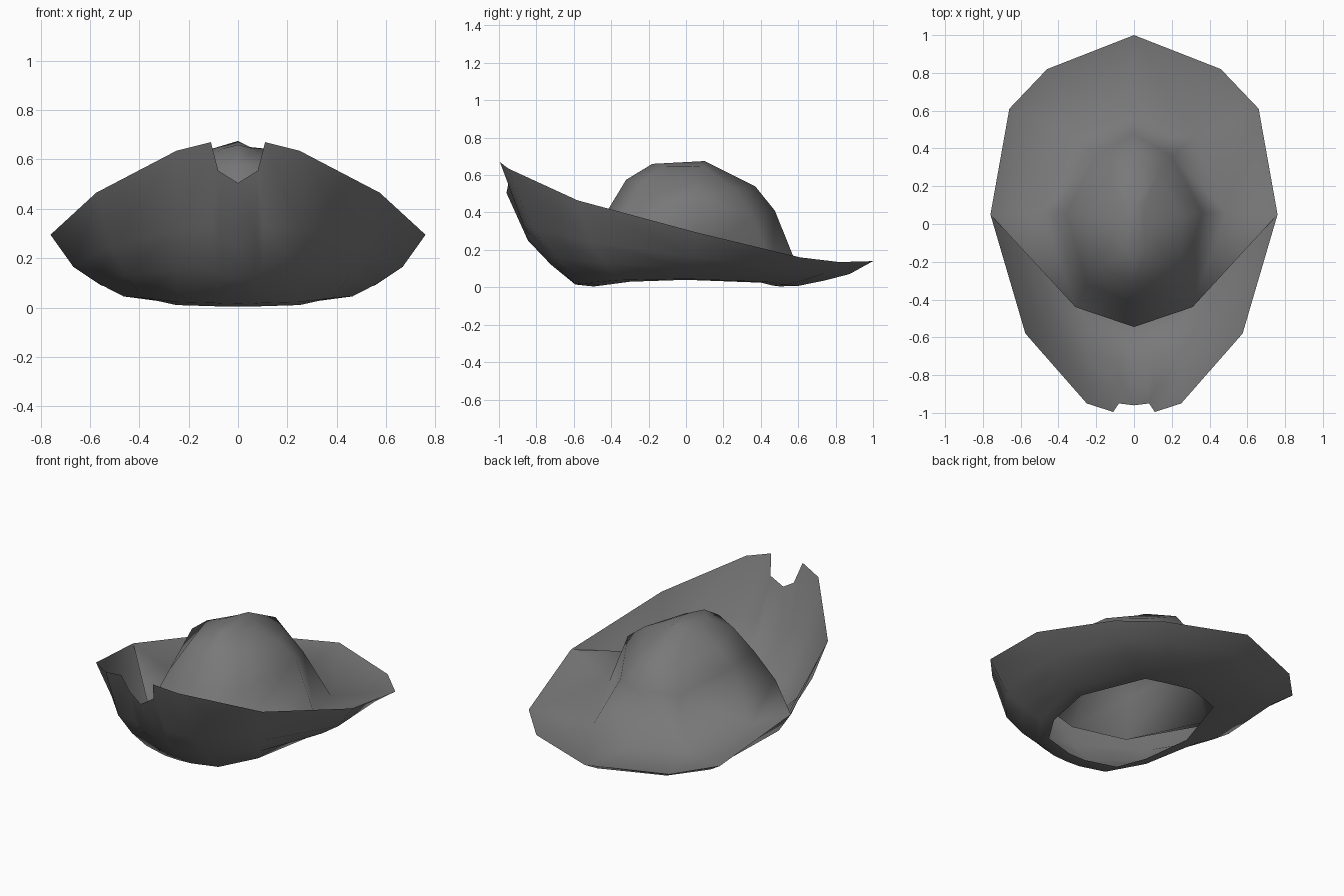
import bpy
from mathutils import Vector

default_cube = bpy.data.objects.get("Cube")
if default_cube:
    bpy.data.objects.remove(default_cube, do_unlink=True)

# Single felt colour
felt = bpy.data.materials.new("grey_felt")
felt.use_nodes = True
felt_colour = (0.19, 0.19, 0.19, 1)
felt.diffuse_color = felt_colour
felt.node_tree.nodes["Principled BSDF"].inputs["Base Color"].default_value = felt_colour


def loft_faces(row_count, columns):
    """Quads between neighbouring rows of points."""
    faces = []
    for r in range(row_count - 1):
        for c in range(columns - 1):
            start = r * columns + c
            above = start + columns
            faces.append((start, start + 1, above + 1, above))
    return faces


def mirrored_part(name, points, faces):
    """Make a smooth left half and mirror it across the middle."""
    mesh = bpy.data.meshes.new(name)
    mesh.from_pydata(points, [], faces)
    mesh.materials.append(felt)
    mesh.shade_smooth()
    part = bpy.data.objects.new(name, mesh)
    bpy.context.collection.objects.link(part)
    mirror = part.modifiers.new("mirror_halves", "MIRROR")
    mirror.use_clip = True
    mirror.merge_threshold = 0.001


# Brim: outer rim with the front notch, and the head opening, front to back
rim = [(0, -.96, .505), (.08, -.95, .555), (.11, -.995, .67),
       (.25, -.95, .635), (.575, -.58, .465), (.76, .05, .295),
       (.66, .61, .16), (.46, .82, .135), (0, 1, .14)]
opening = [(0, -.5, .005), (.06, -.5, .005), (.09, -.49, .005),
           (.25, -.45, .01), (.34, -.3, .03), (.39, 0, .04),
           (.25, .4, .025), (.13, .46, .01), (0, .5, .005)]


def brim_row(inward, height):
    """Row between rim and opening; height is the share of the rise kept."""
    row = []
    for outer, inner in zip(rim, opening):
        point = Vector(outer).lerp(Vector(inner), inward)
        point.z = inner[2] + (outer[2] - inner[2]) * height
        row.append(tuple(point))
    return row


bowl_curve = [(0, 1), (.25, .49), (.52, .23), (.8, .02), (1, 0)]
brim_points = [p for step in bowl_curve for p in brim_row(*step)]
mirrored_part("brim", brim_points, loft_faces(len(bowl_curve), len(rim)))

# Crown: open lower edge, two shoulders and a ridged top
crown_rows = [
    [(0, -.545, .22), (.31, -.44, .205), (.49, .06, .17), (.32, .46, .1), (0, .6, .1)],
    [(0, -.42, .41), (.25, -.32, .41), (.36, .06, .49), (.2, .36, .38), (0, .475, .41)],
    [(0, -.32, .575), (.17, -.23, .57), (.25, .05, .575), (.13, .27, .52), (0, .37, .54)],
    [(0, -.18, .66), (.06, -.13, .645), (.1, 0, .645), (.05, .09, .65), (0, .1, .675)],
]
columns = len(crown_rows[0])
crown_points = [p for row in crown_rows for p in row]
crown_faces = loft_faces(len(crown_rows), columns)
top = len(crown_points) - columns
crown_faces.append(tuple(range(top, top + columns)))

# Upper lining: flares from the sides and back of the crown out to the rim
side = len(crown_points)
crown_points += rim[5:]
crown_faces += [(1, side, 2), (2, side, side + 1, 3),
                (3, side + 1, side + 2), (3, side + 2, side + 3, 4)]
mirrored_part("crown_and_lining", crown_points, crown_faces)
